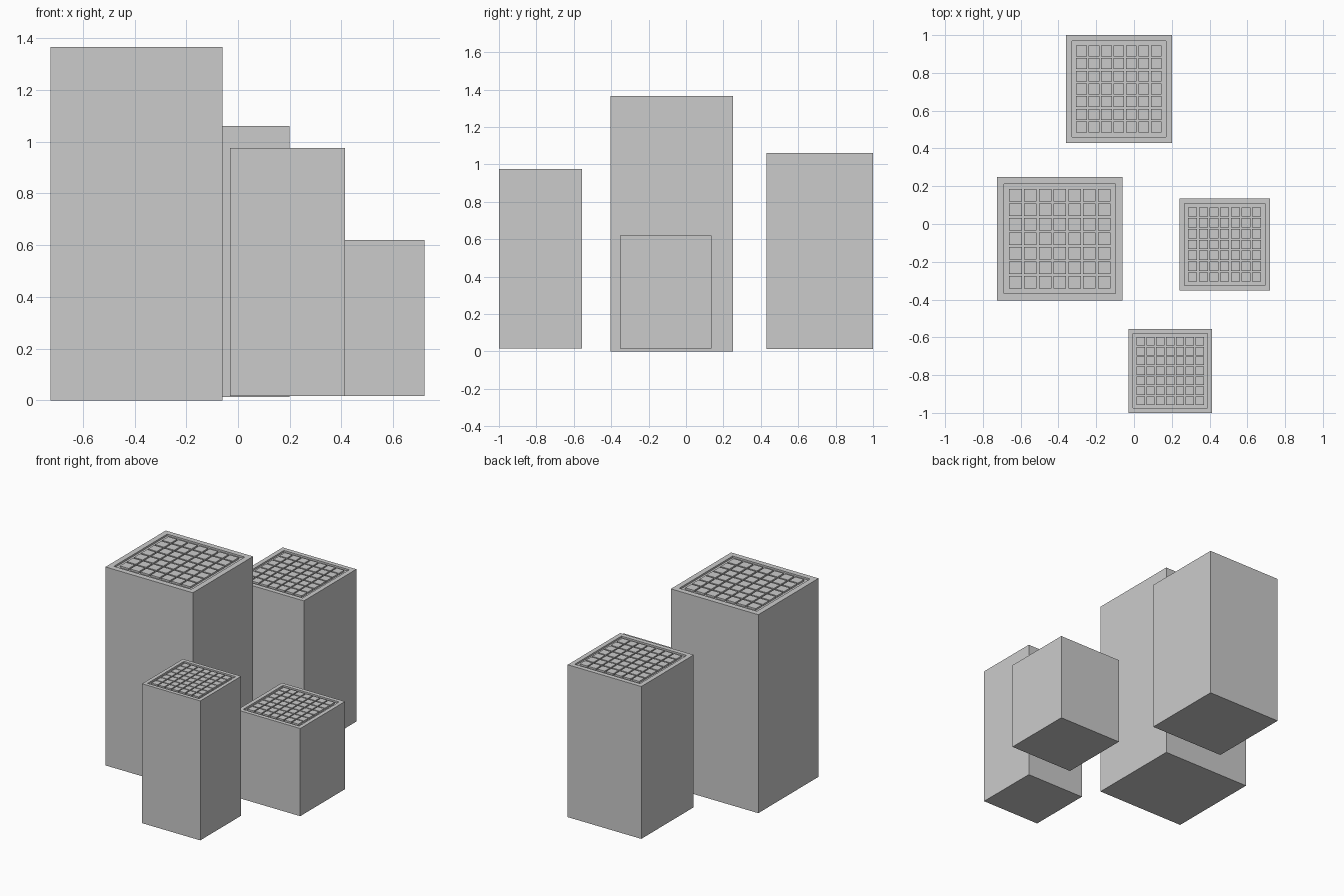
import bpy, bmesh
from mathutils import Matrix, Vector

if "Cube" in bpy.data.objects:
    bpy.data.objects.remove(bpy.data.objects["Cube"])

N = 7            # roof tiles per side
DEPTH = 0.012    # depth of roof recess
MARGIN = 0.08    # rim width as a share of the block width
GAP = 0.14       # groove width as a share of the tile pitch


def add_box(bm, lo, hi):
    lo, hi = Vector(lo), Vector(hi)
    m = Matrix.Translation((lo + hi) / 2) @ Matrix.Diagonal((*(hi - lo), 1))
    return bmesh.ops.create_cube(bm, size=1, matrix=m)["verts"]


def block(name, x0, x1, y0, y1, z0, z1):
    bm = bmesh.new()
    # solid body with a shallow recess in the roof
    add_box(bm, (x0, y0, z0), (x1, y1, z1))
    bm.normal_update()
    top = max(bm.faces, key=lambda f: f.calc_center_median().z)
    rim = MARGIN * (x1 - x0)
    bmesh.ops.inset_region(bm, faces=[top], thickness=rim)
    walls = bmesh.ops.extrude_face_region(bm, geom=[top])["geom"]
    floor_verts = [v for v in walls if isinstance(v, bmesh.types.BMVert)]
    if top.is_valid:
        bmesh.ops.delete(bm, geom=[top], context='FACES_ONLY')
    bmesh.ops.translate(bm, verts=floor_verts, vec=(0, 0, -DEPTH))
    bmesh.ops.recalc_face_normals(bm, faces=bm.faces[:])
    # flush roof tiles separated by grooves
    gx = GAP * (x1 - x0 - 2 * rim) / N
    gy = GAP * (y1 - y0 - 2 * rim) / N
    px = (x1 - x0 - 2 * rim - gx) / N
    py = (y1 - y0 - 2 * rim - gy) / N
    for i in range(N):
        for j in range(N):
            tx, ty = x0 + rim + gx + i * px, y0 + rim + gy + j * py
            add_box(bm, (tx, ty, z1 - DEPTH), (tx + px - gx, ty + py - gy, z1))
    me = bpy.data.meshes.new(name)
    bm.to_mesh(me)
    bm.free()
    bpy.context.collection.objects.link(bpy.data.objects.new(name, me))


# four square blocks
block("tall_block", -0.725, -0.06, -0.405, 0.25, 0.0, 1.365)
block("back_block", -0.36, 0.20, 0.43, 1.0, 0.012, 1.06)
block("short_block", 0.24, 0.72, -0.352, 0.135, 0.017, 0.62)
block("front_block", -0.03, 0.413, -1.0, -0.555, 0.016, 0.975)
